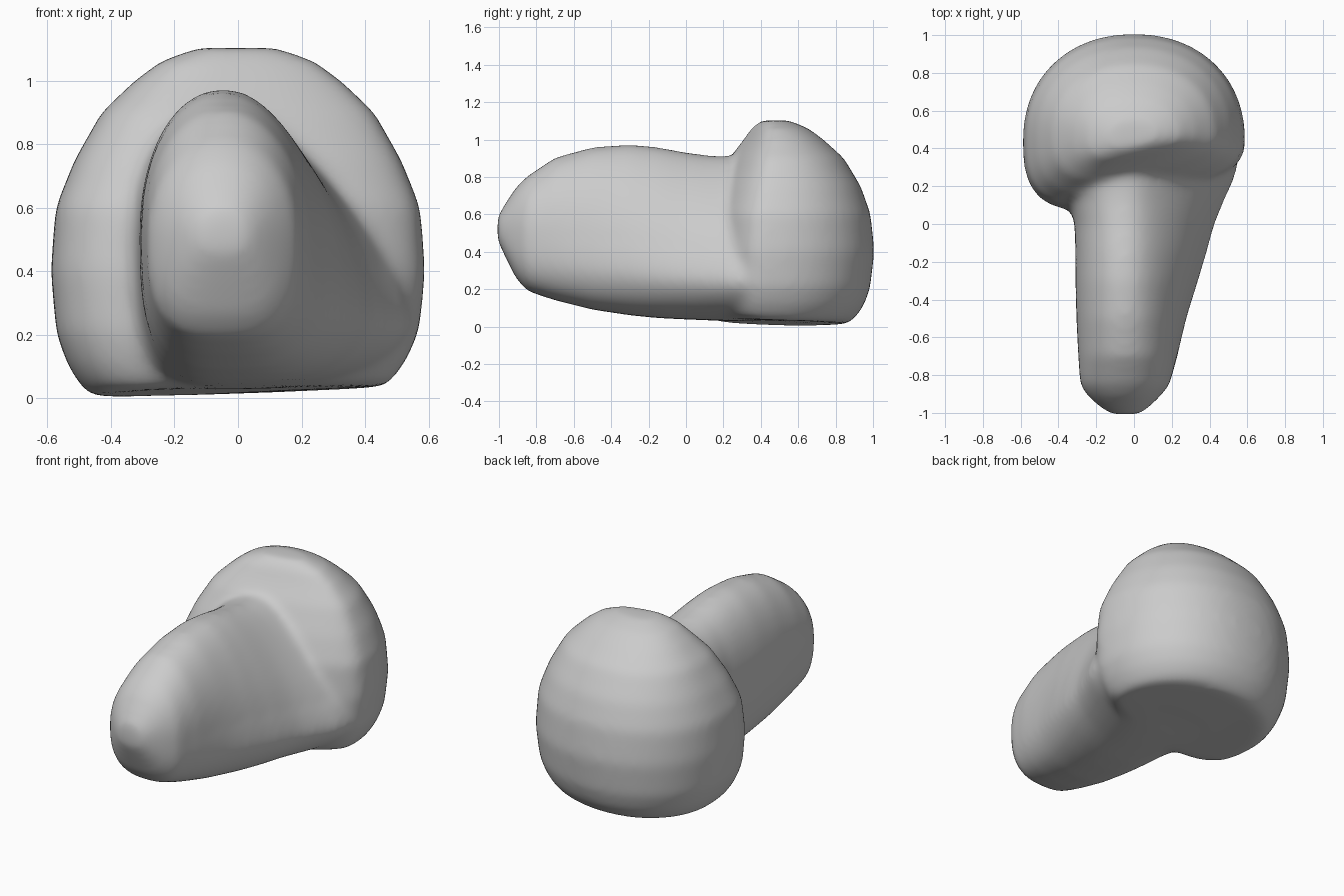
import bpy, bmesh, math

cube = bpy.data.objects.get("Cube")
if cube:
    bpy.data.objects.remove(cube, do_unlink=True)

SIDES = 48
clay = bpy.data.materials.new("grey_clay")
clay.use_nodes = True
grey = (0.6, 0.6, 0.6, 1)
clay.diffuse_color = grey
clay.node_tree.nodes["Principled BSDF"].inputs["Base Color"].default_value = grey


def rounded(a, n):
    """Point of a unit superellipse at angle a."""
    c, s = math.cos(a), math.sin(a)
    return (math.copysign(abs(c) ** (2 / n), c), math.copysign(abs(s) ** (2 / n), s))


def loft(bm, rings):
    """Skin a closed tube through rings of points."""
    loops = [[bm.verts.new(p) for p in ring] for ring in rings]
    for a, b in zip(loops, loops[1:]):
        for i in range(SIDES):
            j = (i + 1) % SIDES
            bm.faces.new((a[i], a[j], b[j], b[i]))
    bm.faces.new(loops[0][::-1])
    bm.faces.new(loops[-1])


def arm_ring(y, left, right, low, high):
    """Upright section: squarer below, leaning inward on the right flank."""
    mid, cz, hz = -0.045, (low + high) / 2, (high - low) / 2
    ring = []
    for i in range(SIDES):
        a = 2 * math.pi * i / SIDES
        u, v = rounded(a, 2.1 if math.sin(a) > 0 else 2.9)
        lean = max(0, right - 0.2) * max(0, (v + 0.55) / 1.55)
        half = right - mid - lean if u > 0 else mid - left
        ring.append((mid + u * half, y, cz + v * hz))
    return ring


def head_ring(z, half, front, back):
    """Level section: squarer in front, rounder behind, front skewed to one side."""
    cy = front + 0.37 * (back - front)
    ring = []
    for i in range(SIDES):
        a = 2 * math.pi * i / SIDES
        u, v = rounded(a, 2.15 if math.sin(a) > 0 else 2.8)
        x = u * half
        y = cy + v * (back - cy if v > 0 else cy - front) + 0.2 * x * max(0, -v)
        # underside rises gently toward the front and the right
        rise = 0.035 * (x + 0.42) + 0.06 * max(0, 0.55 - y)
        ring.append((x, y, z + rise * max(0, 1 - z * 3)))
    return ring


# long arm: y, left, right, bottom, top
arm = [(-1.008, -.12, .03, .46, .59), (-.96, -.19, .09, .36, .67),
       (-.91, -.245, .14, .26, .745), (-.85, -.285, .19, .19, .805),
       (-.7, -.295, .24, .14, .905), (-.5, -.305, .295, .09, .96),
       (-.3, -.31, .365, .06, .975), (-.15, -.31, .415, .045, .96),
       (0, -.315, .46, .038, .932), (.12, -.345, .515, .033, .915),
       (.25, -.4, .58, .028, .91), (.36, -.4, .6, .028, .905),
       (.5, -.35, .57, .035, .88)]
# wide head: z, half width, front, back
head = [(0, .46, .17, .86), (.035, .495, .15, .905), (.1, .535, .13, .95),
        (.2, .572, .115, .985), (.4, .59, .11, 1.008), (.6, .575, .13, .988),
        (.75, .515, .185, .935), (.9, .43, .26, .845), (1.0, .325, .33, .735),
        (1.06, .245, .365, .655), (1.103, .13, .41, .55)]

bm = bmesh.new()
loft(bm, [arm_ring(*s) for s in arm])
loft(bm, [head_ring(*s) for s in head])
bmesh.ops.recalc_face_normals(bm, faces=bm.faces)
mesh = bpy.data.meshes.new("clay_body")
bm.to_mesh(mesh)
bm.free()
body = bpy.data.objects.new("clay_body", mesh)
bpy.context.collection.objects.link(body)
mesh.materials.append(clay)

# fuse both masses and soften the joint
remesh = body.modifiers.new("fuse", 'REMESH')
remesh.mode = 'VOXEL'
remesh.voxel_size = 0.02
remesh.use_smooth_shade = True
soften = body.modifiers.new("soften", 'SMOOTH')
soften.factor = 0.5
soften.iterations = 22
